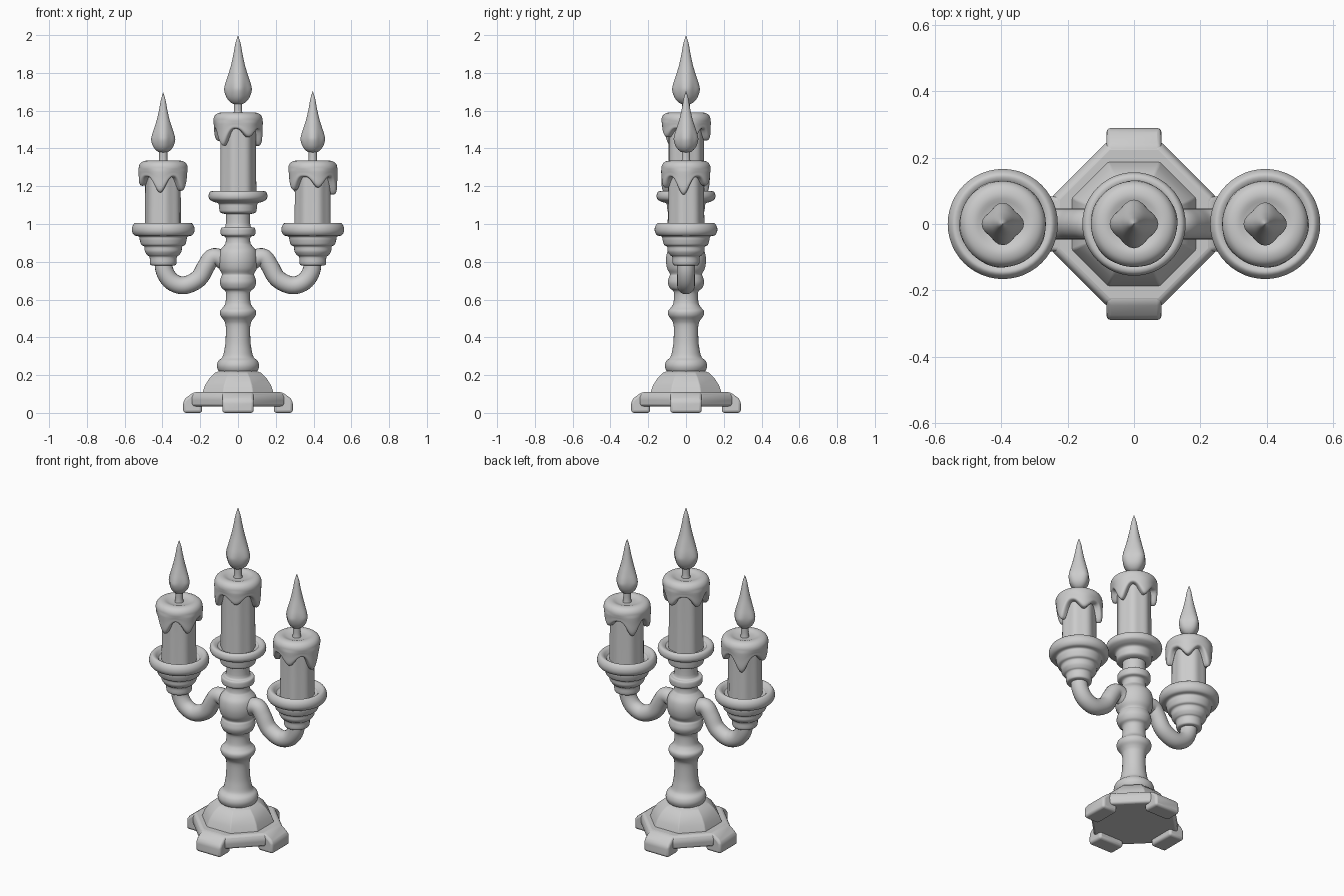
import bpy, bmesh, math
from math import sin, cos, pi
from mathutils import Vector

cube = bpy.data.objects.get("Cube")
if cube:
    bpy.data.objects.remove(cube, do_unlink=True)

grey = bpy.data.materials.new("plain grey")
grey.use_nodes = True
colour = (0.6, 0.6, 0.6, 1)
grey.diffuse_color = colour
grey.node_tree.nodes["Principled BSDF"].inputs["Base Color"].default_value = colour


def finish(name, bm, angle=40, bevel=0):
    bmesh.ops.remove_doubles(bm, verts=bm.verts, dist=1e-5)
    bmesh.ops.recalc_face_normals(bm, faces=bm.faces)
    mesh = bpy.data.meshes.new(name)
    bm.to_mesh(mesh)
    bm.free()
    mesh.materials.append(grey)
    ob = bpy.data.objects.new(name, mesh)
    bpy.context.collection.objects.link(ob)
    if bevel:
        mod = ob.modifiers.new("soft edges", "BEVEL")
        mod.width, mod.segments, mod.limit_method = bevel, 3, "ANGLE"
    bpy.ops.object.select_all(action="DESELECT")
    ob.select_set(True)
    bpy.context.view_layer.objects.active = ob
    bpy.ops.object.shade_smooth_by_angle(angle=math.radians(angle))
    return ob


def smooth_line(points, steps=4):
    """Catmull-Rom curve through the points."""
    p = [Vector(q) for q in points]
    p = [p[0]] + p + [p[-1]]
    out = []
    for a, b, c, d in zip(p, p[1:], p[2:], p[3:]):
        for i in range(steps):
            t = i / steps
            out.append(0.5 * (2 * b + (c - a) * t + (2 * a - 5 * b + 4 * c - d) * t**2
                              + (3 * b - a - 3 * c + d) * t**3))
    return out + [p[-1]]


def lathe(name, profile, x=0, z=0, seg=48, shape=None, steps=4):
    """Revolve (radius, height) points; shape can vary them with the angle."""
    bm = bmesh.new()
    rings = []
    for r, h in smooth_line(profile, steps):
        ring = []
        for i in range(seg):
            a = 2 * pi * i / seg
            rr, hh = shape(r, h, a) if shape else (r, h)
            rr = max(rr, 0)
            ring.append(bm.verts.new((x + rr * cos(a), rr * sin(a), z + hh)))
        rings.append(ring)
    for lo, hi in zip(rings, rings[1:]):
        for i in range(seg):
            j = (i + 1) % seg
            bm.faces.new((lo[i], lo[j], hi[j], hi[i]))
    return finish(name, bm, 60)


def octagon(bm, half, side, z):
    pts = [(side, -half), (half, -side), (half, side), (side, half),
           (-side, half), (-half, side), (-half, -side), (-side, -half)]
    return [bm.verts.new((x, y, z)) for x, y in pts]


def stack(name, levels, bevel):
    bm = bmesh.new()
    rings = [octagon(bm, *lv) for lv in levels]
    for lo, hi in zip(rings, rings[1:]):
        for i in range(8):
            j = (i + 1) % 8
            bm.faces.new((lo[i], lo[j], hi[j], hi[i]))
    bm.faces.new(rings[0][::-1])
    bm.faces.new(rings[-1])
    return finish(name, bm, 35, bevel)


# Base: eight-sided slab, domed step and four feet
stack("base_slab", [(.245, .08, .035), (.25, .082, .08), (.235, .078, .11)], .012)
stack("base_dome", [(.19, .08, .10), (.175, .073, .145), (.15, .062, .185),
                    (.12, .05, .213), (.09, .037, .225)], .004)
for k, side in enumerate(("right", "back", "left", "front")):
    bm = bmesh.new()
    outline = [(.19, 0), (.29, 0), (.29, .062), (.275, .08), (.235, .11), (.19, .11)]
    a = pi / 2 * (k + 2)
    caps = [[bm.verts.new((r * cos(a) - w * sin(a), r * sin(a) + w * cos(a), z))
             for r, z in outline] for w in (-.083, .083)]
    for i in range(6):
        j = (i + 1) % 6
        bm.faces.new((caps[0][i], caps[0][j], caps[1][j], caps[1][i]))
    bm.faces.new(caps[0])
    bm.faces.new(caps[1])
    finish(side + "_foot", bm, 40, .014)

# Turned stem
lathe("stem", [(.09, .21), (.105, .225), (.112, .25), (.104, .275), (.083, .295),
               (.073, .33), (.066, .38), (.065, .46), (.075, .49), (.093, .515),
               (.095, .54), (.078, .56), (.066, .585), (.065, .64), (.085, .66),
               (.096, .69), (.09, .72), (.085, .735), (.1, .765), (.106, .81),
               (.098, .855), (.075, .885), (.066, .9), (.066, .93), (.088, .94),
               (.092, .96), (.088, .98), (.066, .99), (.065, 1.07)])

# Cups
lathe("centre_cup", [(0, 1.05), (.06, 1.052), (.094, 1.062), (.1, 1.085), (.104, 1.108),
                     (.13, 1.118), (.15, 1.13), (.156, 1.148), (.15, 1.168),
                     (.135, 1.174), (.115, 1.165), (.1, 1.155), (0, 1.155)])
for side, s in (("left", 1), ("right", -1)):
    lathe(side + "_cup", [(0, .78), (.055, .78), (.07, .79), (.072, .825), (.084, .835),
                          (.097, .855), (.1, .88), (.116, .89), (.124, .915),
                          (.128, .933), (.152, .94), (.165, .96), (.164, .985),
                          (.15, 1.005), (.132, 1.002), (.115, .985), (.1, .975),
                          (0, .975)], x=s * .396)

    # Curved arm: a round section swept along a path
    path = smooth_line([(.07, .8), (.105, .822), (.14, .82), (.17, .775), (.21, .71),
                        (.285, .675), (.35, .695), (.388, .75), (.396, .82)], 5)
    bm = bmesh.new()
    rings = []
    for i, p in enumerate(path):
        t = (path[min(i + 1, len(path) - 1)] - path[max(i - 1, 0)]).normalized()
        ring = []
        for n in range(20):
            u, v = .047 * cos(n * pi / 10), .047 * sin(n * pi / 10)
            ring.append(bm.verts.new((s * (p.x - t.y * u), v, p.y + t.x * u)))
        rings.append(ring)
    for lo, hi in zip(rings, rings[1:]):
        for i in range(20):
            bm.faces.new((lo[i], lo[i - 1], hi[i - 1], hi[i]))
    finish(side + "_arm", bm, 60)


def candle(name, x, bottom, top, flame_size, turn):
    # Softly rippled body
    ripple = lambda r, h, a: (r + (.003 * cos(7 * a + turn) if r > .05 else 0), h)
    lathe(name + "_body", [(.095, bottom), (.093, (bottom + top) / 2), (.093, top - .02)],
          x, shape=ripple)

    # Melted cap: everything below the shoulder hangs lower at the drips
    def drip(r, h, a):
        wave = .5 + .5 * sin(5 * a + turn)
        length = .085 + .07 * wave**1.3 + .025 * wave * sin(2 * a + turn)
        if h < -.05:
            h = -.05 + (h + .05) * (length - .05) / .1
            r += .004 * (wave - .5)
        return r, h
    lathe(name + "_melted_wax", [(0, -.012), (.05, -.01), (.085, 0), (.112, -.006),
                                 (.127, -.024), (.13, -.05), (.128, -.09), (.126, -.13),
                                 (.117, -.148), (.102, -.15), (.09, -.14), (.088, -.05)],
          x, top, 80, drip)
    lathe(name + "_wick", [(.026, -.02), (.022, .01), (.022, .06)], x, top, 16)

    # Flame with four soft lobes around its belly
    def lobes(r, h, a):
        belly = max(0, 1 - abs(h - .085) / .12)
        return r * (1 + .09 * belly * cos(4 * a)), h
    k = flame_size
    lathe(name + "_flame", [(0, 0), (.03, .008), (.055, .035), (.067, .075), (.064, .11),
                            (.052, .155), (.037, .21), (.024, .27), (.014, .325),
                            (0, .37)], x, top + .04, 32, lobes)
    flame = bpy.context.object
    for v in flame.data.vertices:
        v.co.x = x + (v.co.x - x) * k
        v.co.y *= k
        v.co.z = top + .04 + (v.co.z - top - .04) * (.9 + (k - .9))


candle("centre_candle", 0, 1.14, 1.59, 1.0, .6)
candle("left_candle", .396, .97, 1.335, .89, 2.1)
candle("right_candle", -.396, .97, 1.335, .87, 4.0)
